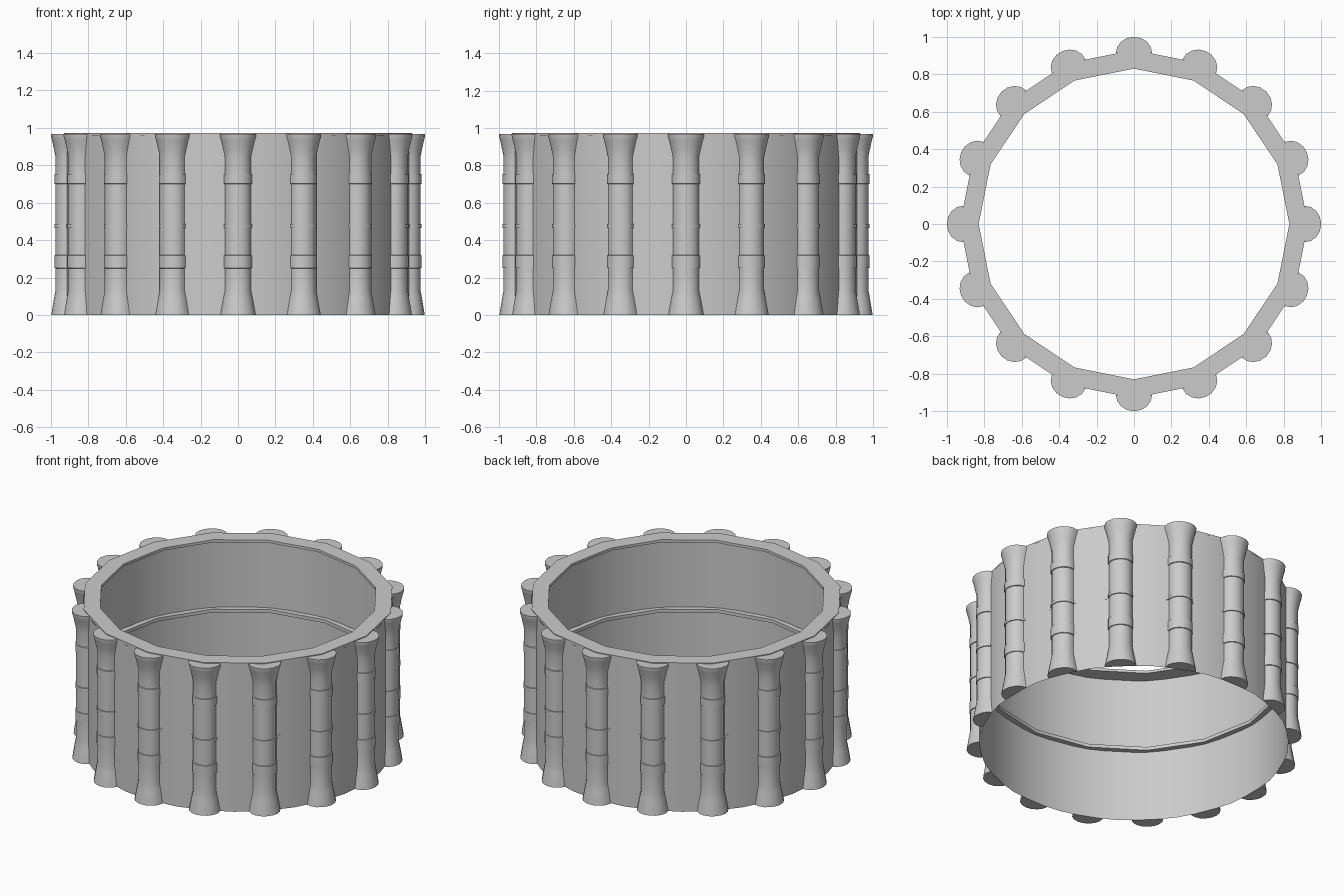
import bpy, bmesh
from math import sin, cos, pi

if "Cube" in bpy.data.objects:
    bpy.data.objects.remove(bpy.data.objects["Cube"])

SIDES = 16


def finish(name, bm, angle=35):
    bmesh.ops.recalc_face_normals(bm, faces=bm.faces)
    mesh = bpy.data.meshes.new(name)
    bm.to_mesh(mesh)
    bm.free()
    ob = bpy.data.objects.new(name, mesh)
    bpy.context.collection.objects.link(ob)
    bpy.ops.object.select_all(action='DESELECT')
    ob.select_set(True)
    bpy.context.view_layer.objects.active = ob
    bpy.ops.object.shade_smooth_by_angle(angle=angle * pi / 180)
    return ob


def lathe(name, profile, sides, closed):
    """Spin an (r, z) profile round the z axis."""
    bm = bmesh.new()
    rings = [[bm.verts.new((r * cos(2 * pi * i / sides), r * sin(2 * pi * i / sides), z))
              for r, z in profile] for i in range(sides)]
    n = len(profile)
    for i in range(sides):
        a, b = rings[i], rings[(i + 1) % sides]
        for j in range(n if closed else n - 1):
            k = (j + 1) % n
            bm.faces.new((a[j], b[j], b[k], a[k]))
    return finish(name, bm)


def band(name, r0, r1, z0, z1):
    return lathe(name, [(r0, z0), (r1, z0), (r1, z1), (r0, z1)], SIDES, True)


# Thin wall, open at the bottom
lathe("wall", [(0.92, 0), (0.92, 0.96)], 32, False)

# Top rim and the seam band at mid height
band("top_rim", 0.83, 0.93, 0.955, 0.972)
band("middle_band", 0.895, 0.93, 0.465, 0.487)

# Half-round columns with flared ends and shallow raised rings
profile = [(0.094, 0), (0.09, 0.025), (0.078, 0.09), (0.07, 0.13),
           (0.07, 0.25), (0.075, 0.252), (0.075, 0.318), (0.07, 0.32),
           (0.07, 0.465), (0.075, 0.466), (0.075, 0.486), (0.07, 0.487),
           (0.07, 0.70), (0.075, 0.702), (0.075, 0.753), (0.07, 0.755),
           (0.07, 0.85), (0.078, 0.885), (0.09, 0.935), (0.096, 0.952), (0.097, 0.967)]
STEPS = 8
bm = bmesh.new()
for c in range(SIDES):
    t = 2 * pi * c / SIDES
    rows = []
    for r, z in profile:
        row = []
        for s in range(STEPS + 1):
            p = -pi / 2 + pi * s / STEPS
            u, v = 0.913 + 0.9 * r * cos(p), r * sin(p)
            row.append(bm.verts.new((u * cos(t) - v * sin(t), u * sin(t) + v * cos(t), z)))
        rows.append(row)
    for a, b in zip(rows, rows[1:]):
        for s in range(STEPS):
            bm.faces.new((a[s], a[s + 1], b[s + 1], b[s]))
    bm.faces.new(rows[0][::-1])
    bm.faces.new(rows[-1])
finish("columns", bm)
